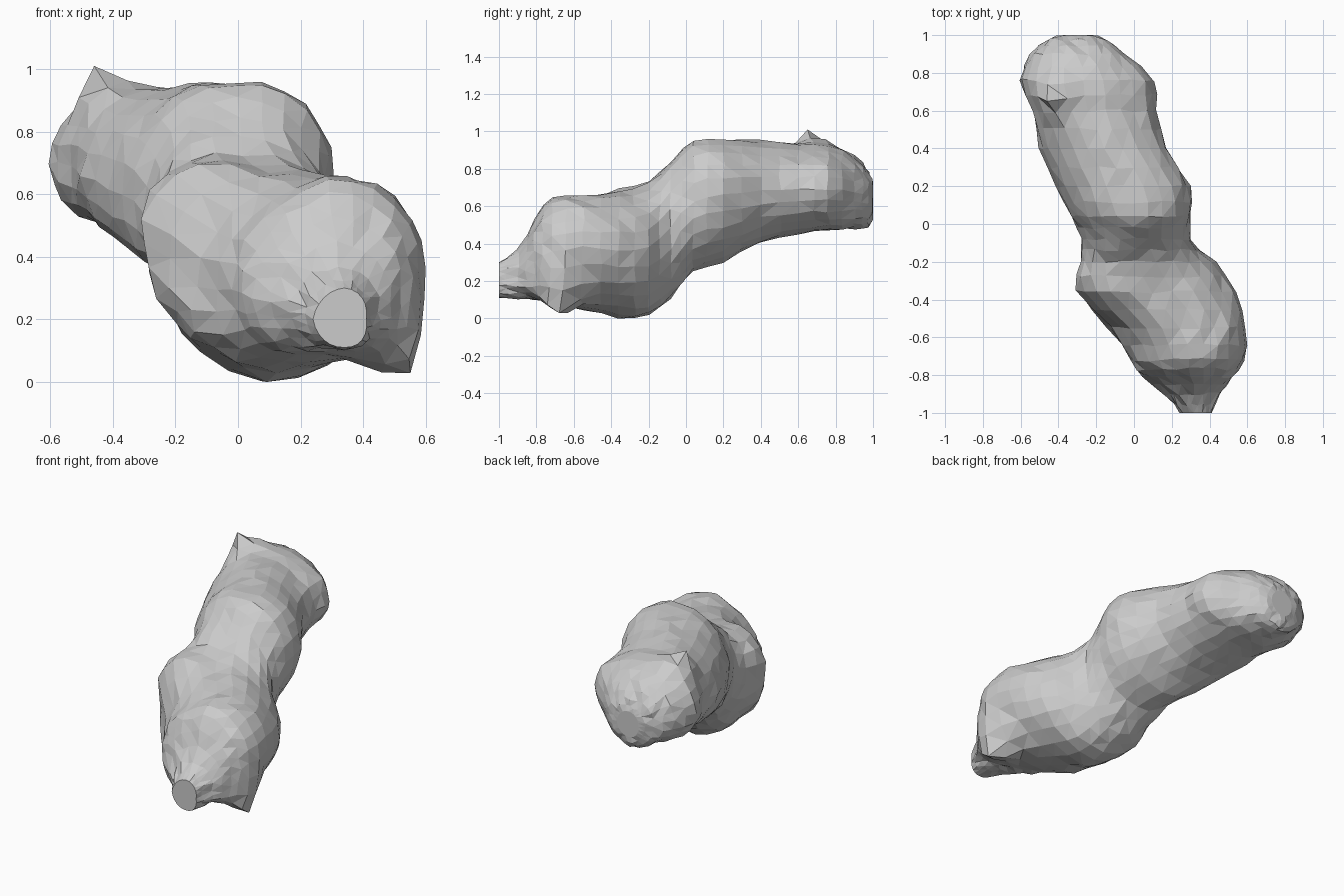
import bpy, bmesh, math, random
from mathutils import Vector

if "Cube" in bpy.data.objects:
    bpy.data.objects.remove(bpy.data.objects["Cube"])

random.seed(4)
SEGMENTS = 24
SUBRINGS = 2

# Cross-sections: y, left (x, z), right (x, z), bottom (x, z), top (x, z)
lower_lobe = [
    (-1.00, 0.24, 0.20, 0.41, 0.20, 0.34, 0.11, 0.34, 0.30),
    (-0.90, 0.16, 0.23, 0.45, 0.23, 0.33, 0.11, 0.32, 0.37),
    (-0.81, 0.04, 0.27, 0.52, 0.30, 0.29, 0.11, 0.30, 0.53),
    (-0.72, -0.02, 0.30, 0.575, 0.36, 0.27, 0.09, 0.29, 0.64),
    (-0.55, -0.13, 0.31, 0.59, 0.38, 0.18, 0.05, 0.25, 0.655),
    (-0.36, -0.29, 0.46, 0.545, 0.37, 0.09, 0.00, 0.09, 0.675),
    (-0.20, -0.28, 0.43, 0.43, 0.38, 0.08, 0.015, 0.02, 0.73),
    (-0.08, -0.28, 0.49, 0.30, 0.48, 0.05, 0.11, 0.00, 0.85),
]
upper_lobe = [
    (0.04, -0.34, 0.58, 0.30, 0.63, 0.01, 0.25, -0.01, 0.95),
    (0.20, -0.41, 0.62, 0.295, 0.66, -0.05, 0.30, -0.05, 0.955),
    (0.40, -0.50, 0.66, 0.17, 0.68, -0.17, 0.405, -0.15, 0.95),
    (0.60, -0.54, 0.69, 0.12, 0.69, -0.23, 0.45, -0.24, 0.94),
    (0.76, -0.60, 0.70, 0.105, 0.69, -0.26, 0.47, -0.26, 0.935),
    (0.90, -0.55, 0.69, -0.05, 0.68, -0.29, 0.48, -0.30, 0.87),
    (0.975, -0.46, 0.66, -0.14, 0.65, -0.30, 0.49, -0.30, 0.785),
    (1.00, -0.37, 0.64, -0.22, 0.64, -0.30, 0.56, -0.30, 0.72),
]


def blend(a, b, c, d, t):
    """Catmull-Rom blend of four neighbouring sections."""
    return [0.5 * (2 * q + (r - p) * t + (2 * p - 5 * q + 4 * r - s) * t * t
                   + (3 * q - p - 3 * r + s) * t ** 3)
            for p, q, r, s in zip(a, b, c, d)]


def ring_points(sec):
    """Skewed oval passing through the four extremes of a section."""
    y, xl, zl, xr, zr, xb, zb, xt, zt = sec
    centre = Vector(((xl + xr) / 2, y, (zb + zt) / 2))
    points = []
    for i in range(SEGMENTS):
        a = math.tau * i / SEGMENTS
        c, s = math.cos(a), math.sin(a)
        side = Vector((xr, y, zr)) if c > 0 else Vector((xl, y, zl))
        pole = Vector((xt, y, zt)) if s > 0 else Vector((xb, y, zb))
        points.append(centre + (side - centre) * abs(c) ** 0.97
                      + (pole - centre) * abs(s) ** 0.97)
    return points


# Lofted rocky body
keys = lower_lobe + upper_lobe
sections = []
for i in range(len(keys) - 1):
    four = [keys[min(max(i + k, 0), len(keys) - 1)] for k in (-1, 0, 1, 2)]
    sections += [blend(*four, j / SUBRINGS) for j in range(SUBRINGS)]
sections.append(keys[-1])

bm = bmesh.new()
rings = [[bm.verts.new(p) for p in ring_points(s)] for s in sections]
for a, b in zip(rings, rings[1:]):
    for i in range(SEGMENTS):
        j = (i + 1) % SEGMENTS
        bm.faces.new((a[i], a[j], b[j], b[i]))
bm.faces.new(rings[0])
bm.faces.new(rings[-1])

# Rough surface, leaving the flat ends alone
for ring in rings[1:-1]:
    for v in ring:
        v.co += Vector([random.uniform(-0.008, 0.008) for _ in range(3)])


def pull(target, radius):
    """Draw the nearest patch of surface out to a target point."""
    target = Vector(target)
    start = min(bm.verts, key=lambda v: (v.co - target).length).co.copy()
    for v in bm.verts:
        v.co += (target - start) * math.exp(-((v.co - start).length / radius) ** 2)


def relax(centre, radius):
    """Even out the stretched patch around a bump."""
    near = [v for v in bm.verts if (v.co - Vector(centre)).length < radius]
    bmesh.ops.smooth_vert(bm, verts=near, factor=0.5, use_axis_x=True,
                          use_axis_y=True, use_axis_z=True)


# Crest
pull((-0.46, 0.65, 1.01), 0.085)
# Lower knob
pull((0.58, -0.68, 0.06), 0.13)
relax((0.55, -0.67, 0.08), 0.16)
pull((0.55, -0.68, 0.03), 0.09)
pull((0.46, -0.63, 0.03), 0.07)
# Side bumps and front brow
pull((-0.31, -0.35, 0.52), 0.10)
pull((-0.14, -0.52, 0.16), 0.09)
pull((0.36, -0.71, 0.64), 0.10)

bmesh.ops.triangulate(bm, faces=[f for f in bm.faces if len(f.verts) == 4])
bmesh.ops.recalc_face_normals(bm, faces=bm.faces)

# Stand on the ground
low = min(v.co.z for v in bm.verts)
for v in bm.verts:
    v.co.z -= low

mesh = bpy.data.meshes.new("rocky_body")
bm.to_mesh(mesh)
bm.free()
body = bpy.data.objects.new("rocky_body", mesh)
bpy.context.collection.objects.link(body)
